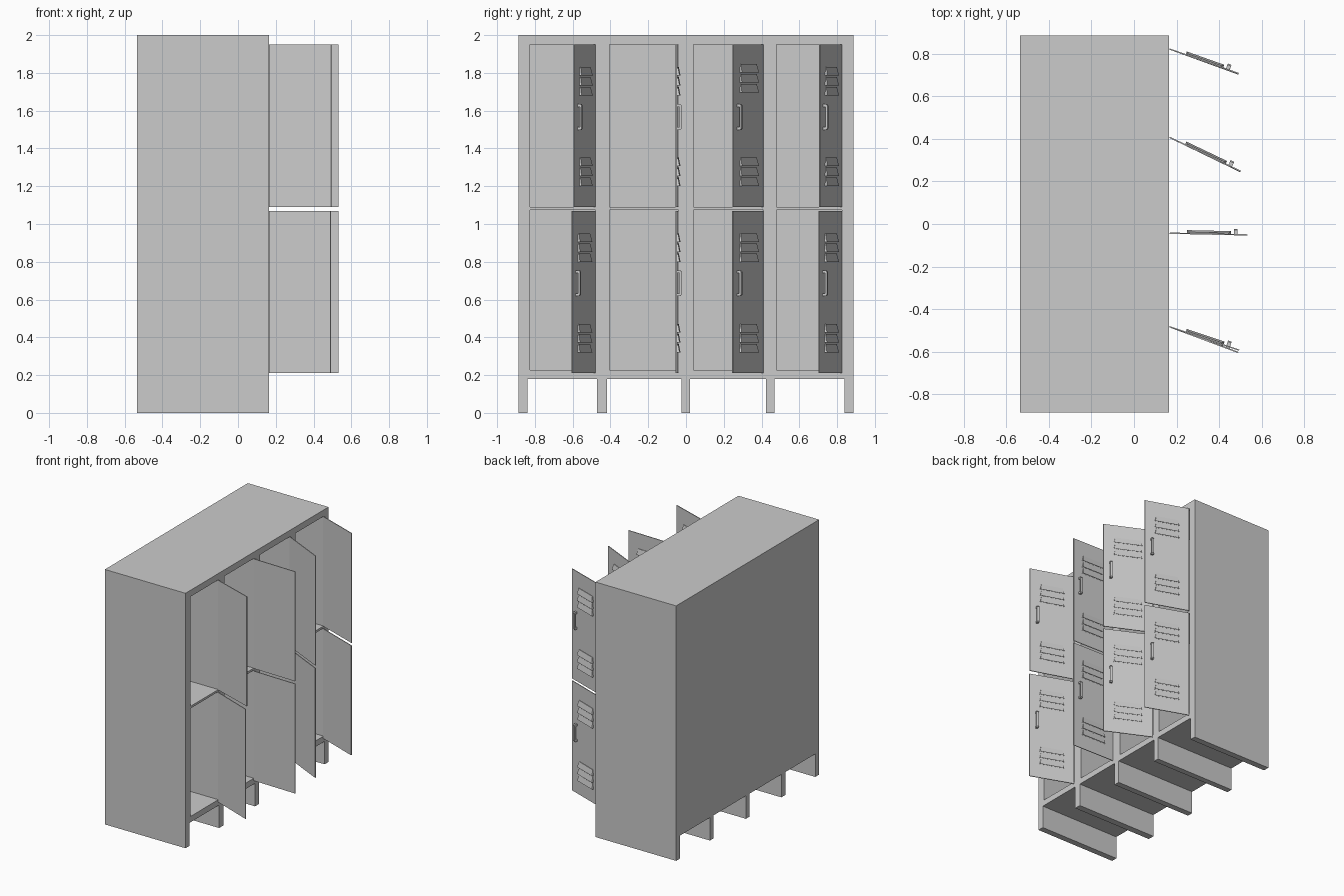
import bpy, bmesh, math
from mathutils import Matrix, Vector

if "Cube" in bpy.data.objects:
    bpy.data.objects.remove(bpy.data.objects["Cube"])


def add_box(bm, x0, x1, y0, y1, z0, z1):
    m = Matrix.Translation(((x0 + x1) / 2, (y0 + y1) / 2, (z0 + z1) / 2))
    m = m @ Matrix.Diagonal((x1 - x0, y1 - y0, z1 - z0, 1))
    bmesh.ops.create_cube(bm, size=1, matrix=m)


def finish(bm, name, loc=(0, 0, 0), rot=0):
    bmesh.ops.recalc_face_normals(bm, faces=bm.faces[:])
    me = bpy.data.meshes.new(name)
    bm.to_mesh(me)
    bm.free()
    ob = bpy.data.objects.new(name, me)
    ob.location = loc
    ob.rotation_euler = (0, 0, rot)
    bpy.context.collection.objects.link(ob)
    return ob


X0, X1, Y = -0.535, 0.165, 0.886
COLUMNS = [(-0.825, -0.48), (-0.405, -0.04), (0.04, 0.41), (0.48, 0.825)]
LEG_GAPS = [(-0.838, -0.47), (-0.418, -0.025), (0.022, 0.423), (0.468, 0.838)]

# cabinet: solid block with compartments and the spaces between legs cut away
bm = bmesh.new()
add_box(bm, X0, X1, -Y, Y, 0, 2)
cabinet = finish(bm, "locker_cabinet")

bm = bmesh.new()
for a, b in COLUMNS:
    for z0, z1 in ((0.226, 1.073), (1.09, 1.95)):
        add_box(bm, X0 + 0.02, X1 + 0.1, a, b, z0, z1)
for a, b in LEG_GAPS:
    add_box(bm, X0 - 0.1, X1 + 0.1, a, b, -0.1, 0.18)
cutter = finish(bm, "compartment_cutter")
cutter.hide_render = True

mod = cabinet.modifiers.new("cut", "BOOLEAN")
mod.operation = "DIFFERENCE"
mod.solver = "EXACT"
mod.object = cutter
bpy.context.view_layer.objects.active = cabinet
bpy.ops.object.modifier_apply(modifier=mod.name)
bpy.data.objects.remove(cutter)


# louvre: wedge that opens downwards, with a row of small vents underneath
def add_louvre(bm, u0, u1, z, h=0.045, d=0.013, n=6):
    rows = []
    for i in range(n + 1):
        t = i / n
        ub = u0 + (u1 - u0) * t
        ut = u0 + 0.01 + (u1 - u0 - 0.02) * t
        rows.append([bm.verts.new(p) for p in
                     ((ub, 0, z), (ub, d, z), (ut, 0.004, z + h), (ut, 0, z + h))])
    vents = []
    for r, s in zip(rows, rows[1:]):
        for k in range(4):
            f = bm.faces.new((r[k], s[k], s[(k + 1) % 4], r[(k + 1) % 4]))
            if k == 0:
                vents.append(f)
    bm.faces.new(rows[0])
    bm.faces.new(rows[-1][::-1])
    bmesh.ops.recalc_face_normals(bm, faces=bm.faces[:])
    bmesh.ops.inset_individual(bm, faces=vents, thickness=0.004)
    for f in vents:
        bmesh.ops.translate(bm, verts=f.verts[:], vec=(0, -0.001, 0.006))


# handle: U-shaped pull standing off the door
def add_handle(bm, u, z0, z1, w=0.018):
    prof = [(0, z0), (0.018, z0), (0.024, z0 + 0.008), (0.024, z1 - 0.008),
            (0.018, z1), (0, z1), (0, z1 - 0.015), (0.014, z1 - 0.015),
            (0.014, z0 + 0.015), (0, z0 + 0.015)]
    f = bm.faces.new([bm.verts.new((u, a, b)) for a, b in prof])
    ext = bmesh.ops.extrude_face_region(bm, geom=[f], use_keep_orig=True)
    vs = [v for v in ext["geom"] if isinstance(v, bmesh.types.BMVert)]
    bmesh.ops.translate(bm, verts=vs, vec=(w, 0, 0))


# doors: hinged on the +y edge of each compartment, all standing open
ANGLES = {"lower": (20.5, 1.3, 25.8, 20), "upper": (18.6, 1.3, 25.5, 19.5)}
BASE = {"lower": 0.21, "upper": 1.09}
for level, angles in ANGLES.items():
    for i, (a, b) in enumerate(COLUMNS):
        tag = f"{level}_{i + 1}"
        length = b - a
        loc = (0.168, b, BASE[level])
        rot = -math.radians(angles[i])
        bm = bmesh.new()
        add_box(bm, 0, length, -0.006, 0, 0, 0.86)
        finish(bm, "door_" + tag, loc, rot)

        bm = bmesh.new()
        top = 0.605 if (level, i) == ("upper", 2) else 0.59
        for g in (0.11, top):
            for k in range(3):
                add_louvre(bm, 0.08, length - 0.078, g + 0.053 * k)
        finish(bm, "louvres_" + tag, loc, rot)

        bm = bmesh.new()
        add_handle(bm, length - 0.064, 0.408, 0.545)
        finish(bm, "handle_" + tag, loc, rot)
